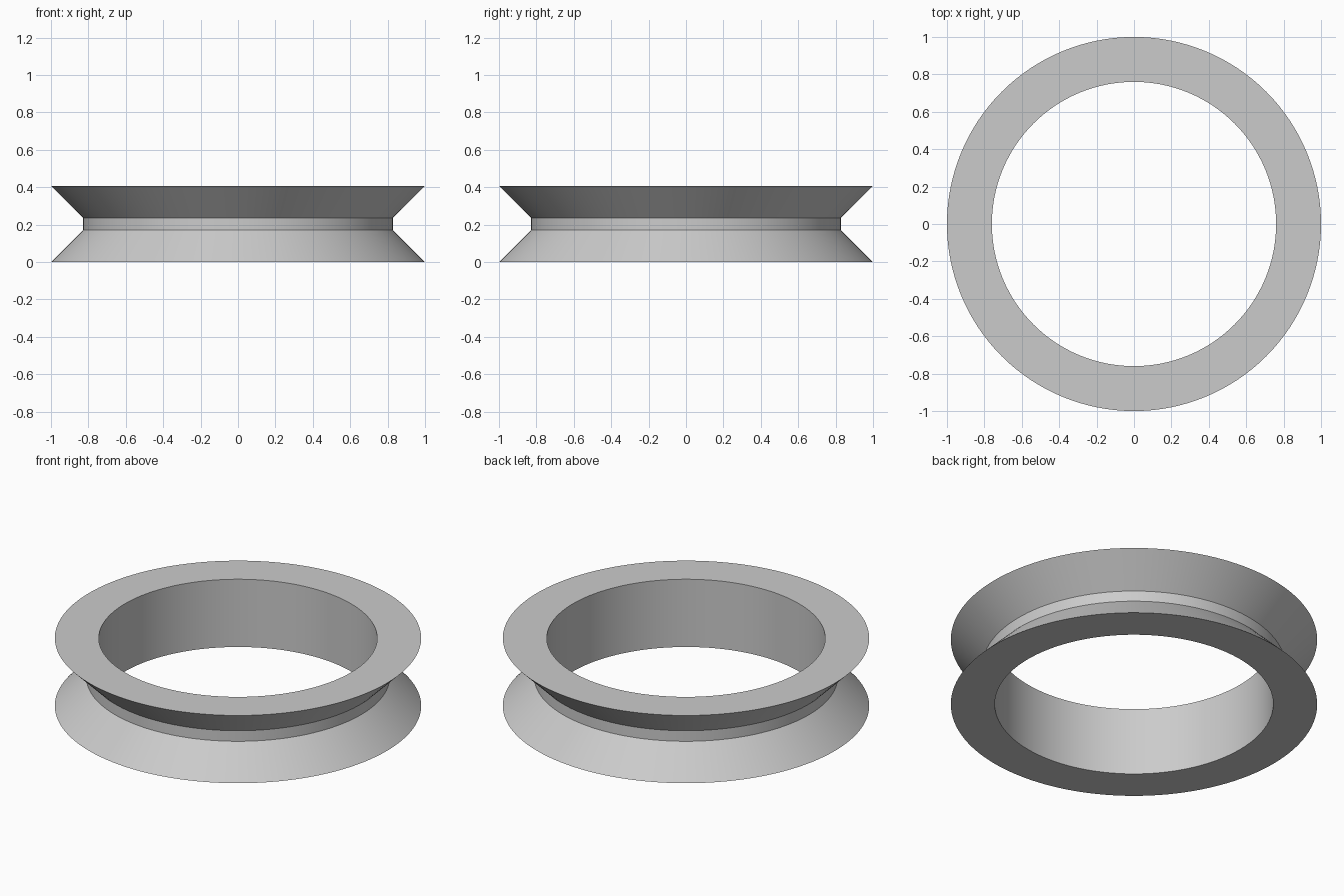
import bpy
import bmesh
from math import cos, sin, tau, radians

cube = bpy.data.objects.get("Cube")
if cube:
    bpy.data.objects.remove(cube, do_unlink=True)

# Plain grey finish
GREY = (0.6, 0.6, 0.6, 1)
grey = bpy.data.materials.new("plain_grey")
grey.use_nodes = True
grey.diffuse_color = GREY
grey.node_tree.nodes["Principled BSDF"].inputs["Base Color"].default_value = GREY


def lathe_ring(name, profile, material, segments=128):
    """Revolve a closed (radius, z) profile around the z axis."""
    bm = bmesh.new()
    rings = []
    for i in range(segments):
        a = tau * i / segments
        rings.append([bm.verts.new((r * cos(a), r * sin(a), z)) for r, z in profile])
    count = len(profile)
    for i, ring in enumerate(rings):
        following = rings[(i + 1) % segments]
        for j in range(count):
            k = (j + 1) % count
            bm.faces.new((ring[j], following[j], following[k], ring[k]))
    bmesh.ops.recalc_face_normals(bm, faces=bm.faces[:])
    mesh = bpy.data.meshes.new(name)
    bm.to_mesh(mesh)
    bm.free()
    mesh.materials.append(material)
    obj = bpy.data.objects.new(name, mesh)
    bpy.context.collection.objects.link(obj)
    bpy.ops.object.select_all(action="DESELECT")
    obj.select_set(True)
    bpy.context.view_layer.objects.active = obj
    bpy.ops.object.shade_smooth_by_angle(angle=radians(30))
    return obj


# Grooved ring: straight bore, flat rims, 45 degree flanges and a narrow groove floor
BORE, RIM, GROOVE = 0.76, 1.0, 0.828
HEIGHT, FLANGE = 0.408, 0.172
lathe_ring("grooved_ring", [
    (BORE, 0),
    (RIM, 0),
    (GROOVE, FLANGE),
    (GROOVE, HEIGHT - FLANGE),
    (RIM, HEIGHT),
    (BORE, HEIGHT),
], grey)
